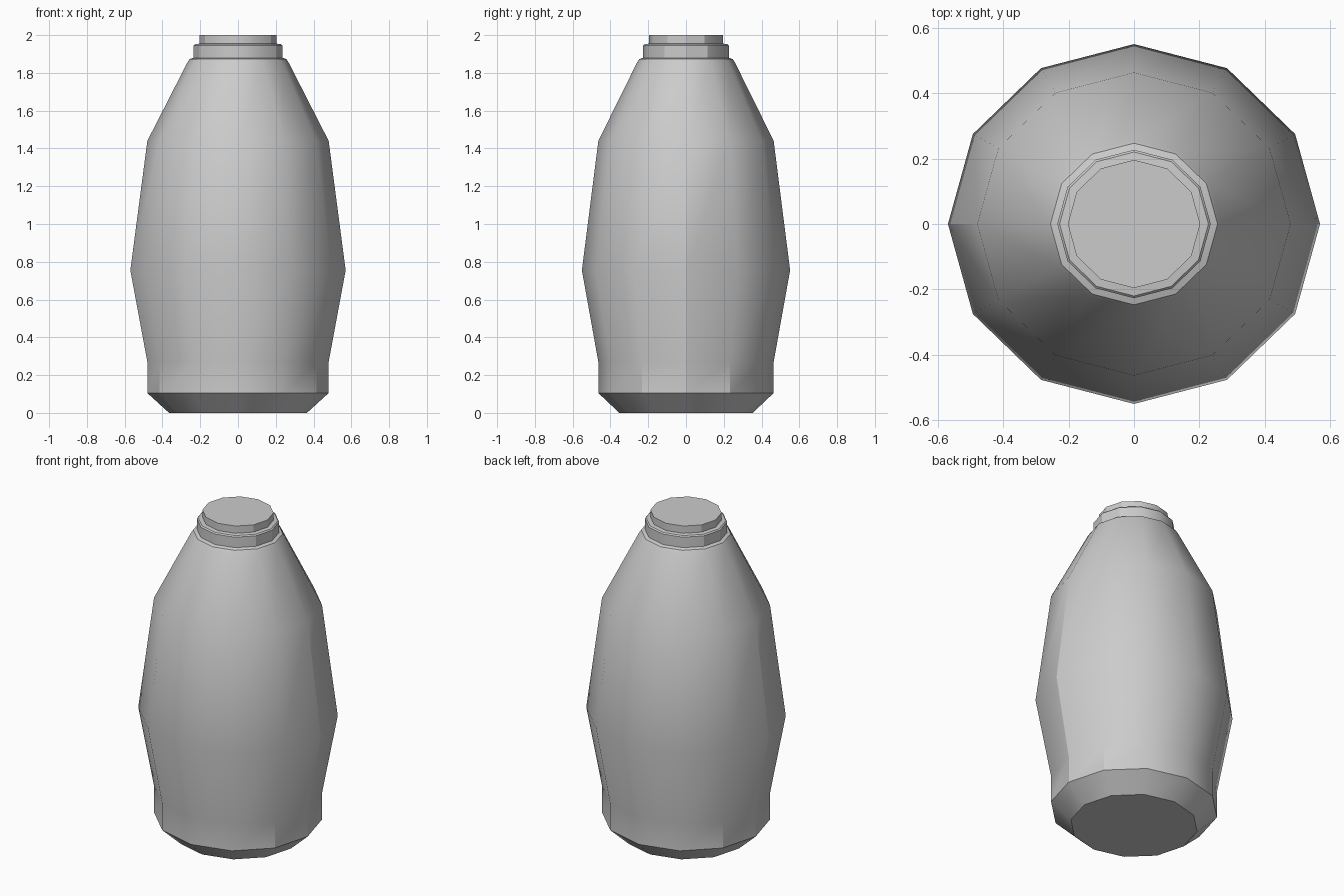
import bpy, bmesh
from math import cos, sin, pi, radians

if "Cube" in bpy.data.objects:
    bpy.data.objects.remove(bpy.data.objects["Cube"])

SIDES = 12
SQUASH = 0.967  # body is slightly narrower front to back

# (radius, height) from base to mouth
PROFILE = [
    (0.365, 0.0), (0.48, 0.105), (0.48, 0.27), (0.57, 0.755),
    (0.48, 1.44), (0.268, 1.855), (0.256, 1.873), (0.235, 1.88),
    (0.235, 1.945), (0.228, 1.952), (0.203, 1.955), (0.203, 2.0),
]


def lathe(name, profile):
    bm = bmesh.new()
    rings = []
    for r, z in profile:
        rings.append([bm.verts.new((r * cos(2 * pi * i / SIDES),
                                    r * SQUASH * sin(2 * pi * i / SIDES), z))
                      for i in range(SIDES)])
    for low, high in zip(rings, rings[1:]):
        for i in range(SIDES):
            j = (i + 1) % SIDES
            bm.faces.new((low[i], low[j], high[j], high[i]))
    # flat base and flat closed top
    bm.faces.new(rings[0][::-1])
    bm.faces.new(rings[-1])
    mesh = bpy.data.meshes.new(name)
    bm.to_mesh(mesh)
    bm.free()
    obj = bpy.data.objects.new(name, mesh)
    bpy.context.collection.objects.link(obj)
    return obj


# Bottle with chamfered base, bulging body, collar and neck
bottle = lathe("bottle", PROFILE)
bpy.context.view_layer.objects.active = bottle
bottle.select_set(True)
bpy.ops.object.shade_smooth_by_angle(angle=radians(30))
